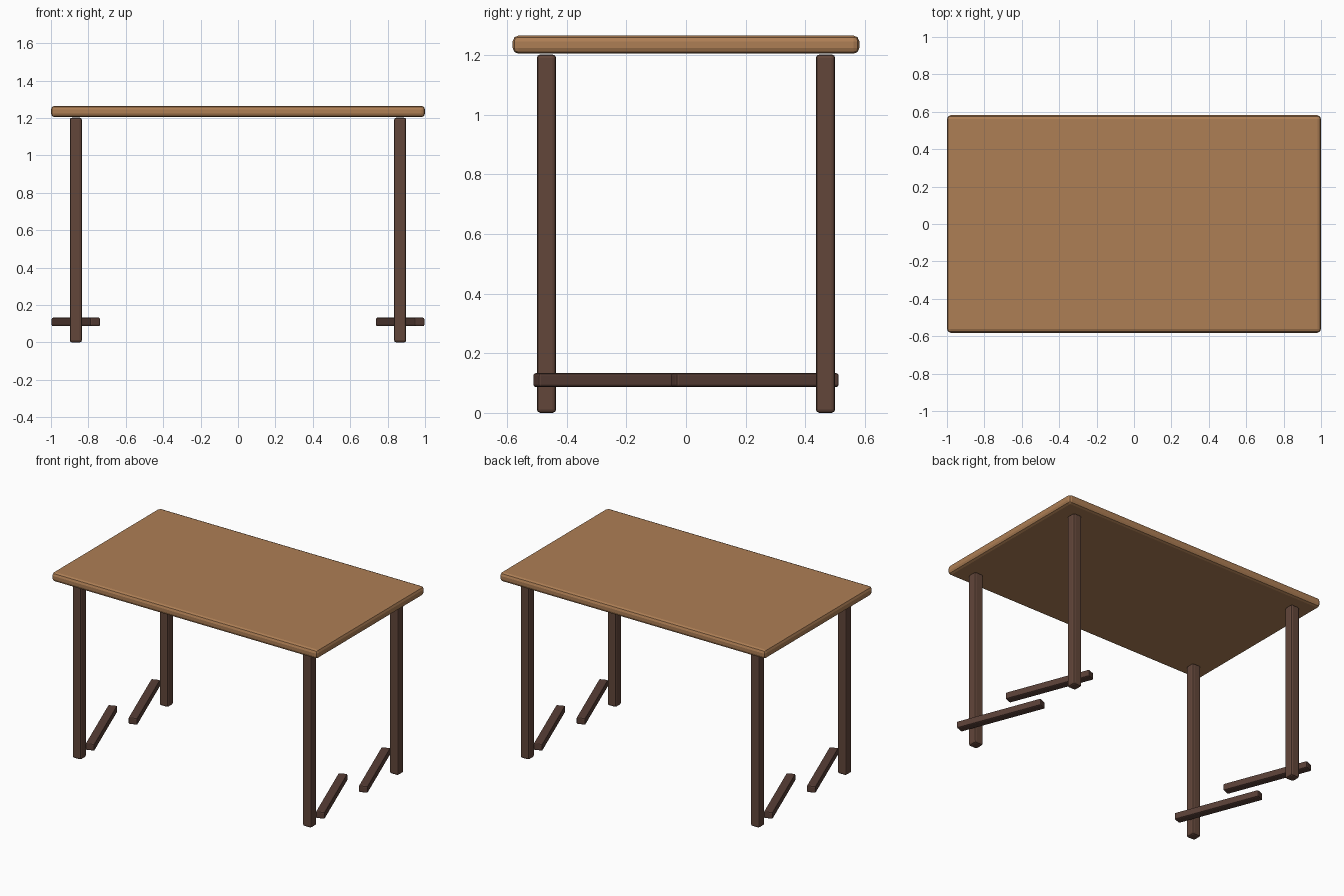
import bpy, math

if "Cube" in bpy.data.objects:
    bpy.data.objects.remove(bpy.data.objects["Cube"])


def material(name, rgb):
    m = bpy.data.materials.new(name)
    m.diffuse_color = (*rgb, 1)
    m.use_nodes = True
    m.node_tree.nodes["Principled BSDF"].inputs["Base Color"].default_value = m.diffuse_color
    return m


light_wood = material("light wood", (0.42, 0.21, 0.09))
dark_wood = material("dark wood", (0.122, 0.061, 0.042))
brace_wood = material("brace wood", (0.10, 0.05, 0.038))


def box(name, loc, size, mat, bevel, segments, turn=0):
    """Bevelled box centred at loc, turned about z."""
    bpy.ops.mesh.primitive_cube_add(size=1, location=loc)
    ob = bpy.context.object
    ob.name = name
    ob.scale = size
    bpy.ops.object.transform_apply(location=False, rotation=False, scale=True)
    ob.rotation_euler.z = turn
    mod = ob.modifiers.new("bevel", "BEVEL")
    mod.width = bevel
    mod.segments = segments
    ob.data.materials.append(mat)
    return ob


# Table top
box("table_top", (0, 0, 1.235), (2.0, 1.163, 0.061), light_wood, 0.02, 2)

for sx, side in ((-1, "left"), (1, "right")):
    for sy, end in ((-1, "front"), (1, "back")):
        # Corner leg
        box(f"{end}_{side}_leg", (sx * 0.867, sy * 0.468, 0.601),
            (0.065, 0.065, 1.202), dark_wood, 0.012, 2)
        # Low slanted brace, all four parallel
        box(f"{end}_{side}_brace", (sx * 0.867, sy * 0.231, 0.11),
            (0.058, 0.585, 0.046), brace_wood, 0.008, 2, math.radians(21))
